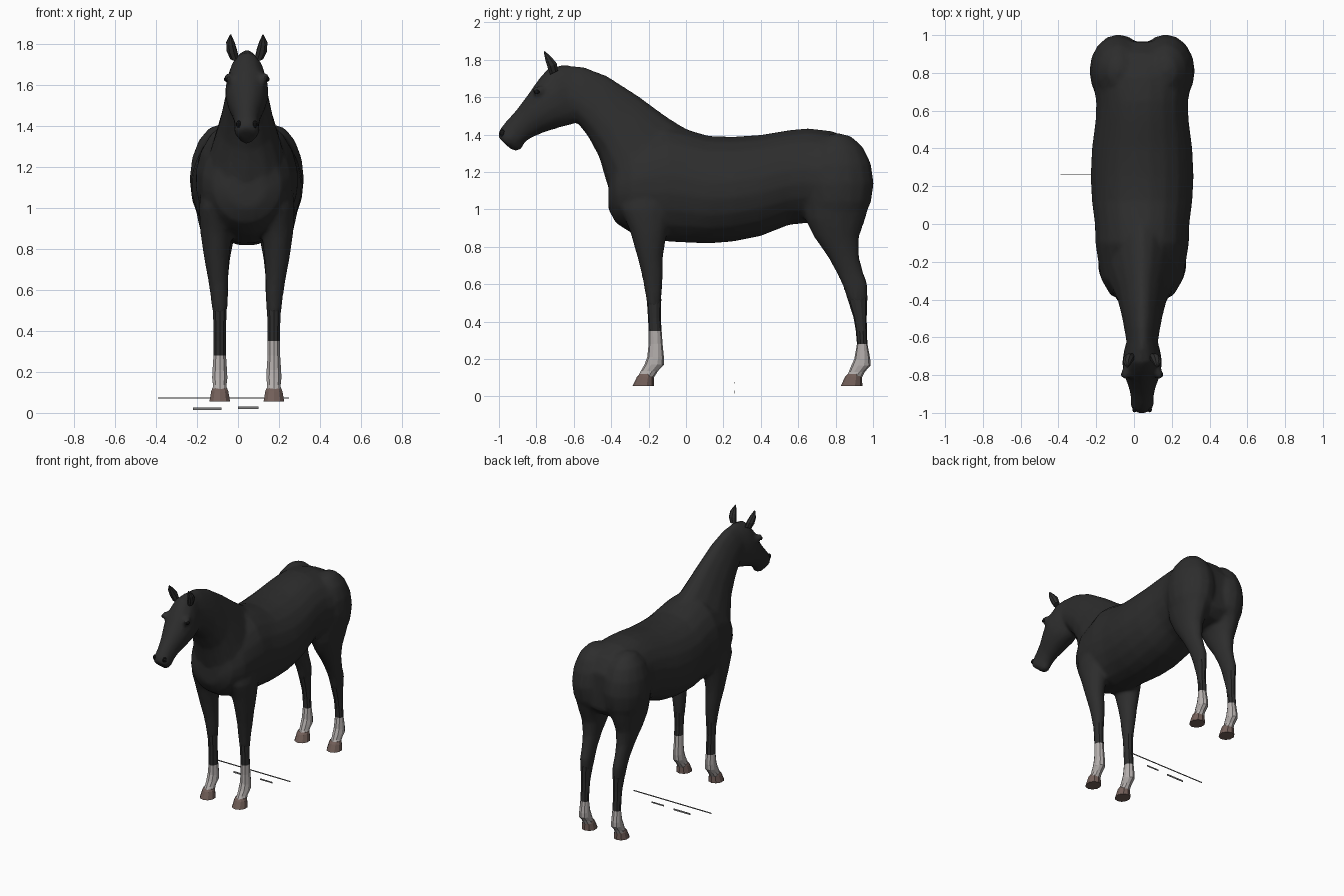
import bpy, bmesh, math
from mathutils import Vector

cube = bpy.data.objects.get("Cube")
if cube:
    bpy.data.objects.remove(cube, do_unlink=True)

MID = 0.043  # the animal's centre plane


def material(name, rgb):
    m = bpy.data.materials.new(name)
    m.use_nodes = True
    m.diffuse_color = (*rgb, 1)
    bsdf = m.node_tree.nodes["Principled BSDF"]
    bsdf.inputs["Base Color"].default_value = (*rgb, 1)
    bsdf.inputs["Roughness"].default_value = 0.8
    return m


COAT = material("black coat", (0.026, 0.026, 0.026))
SOCK = material("pale sock", (0.45, 0.42, 0.41))
HOOF = material("brown hoof", (0.17, 0.115, 0.10))
DARK = material("dark eye", (0.008, 0.008, 0.008))
MARK = material("grey marks", (0.2, 0.2, 0.2))


def new_object(name, bm, *mats):
    bmesh.ops.recalc_face_normals(bm, faces=bm.faces)
    me = bpy.data.meshes.new(name)
    bm.to_mesh(me)
    bm.free()
    for m in mats:
        me.materials.append(m)
    ob = bpy.data.objects.new(name, me)
    bpy.context.collection.objects.link(ob)
    return ob


def loft(name, rings, mats=(COAT,), sides=14, taper=0.0):
    """Skin oval rings given as (centre, side axis, top axis); taper narrows the top."""
    bm = bmesh.new()
    loops = []
    for c, a, b in rings:
        loop = []
        for i in range(sides):
            t = math.tau * (i + 0.5) / sides
            w = math.cos(t) * (1 - taper * math.sin(t))
            loop.append(bm.verts.new(Vector(c) + Vector(a) * w + Vector(b) * math.sin(t)))
        loops.append(loop)
    for p, q in zip(loops, loops[1:]):
        for i in range(sides):
            j = (i + 1) % sides
            bm.faces.new((p[i], p[j], q[j], q[i]))
    bm.faces.new(loops[0])
    bm.faces.new(loops[-1])
    return new_object(name, bm, *mats)


def profile_loft(name, rows, **kw):
    """Rows of top point, bottom point (y, z) and half width on the centre plane."""
    rings = []
    for (y1, z1), (y0, z0), w in rows:
        rings.append(((MID, (y0 + y1) / 2, (z0 + z1) / 2), (w, 0, 0),
                      (0, (y1 - y0) / 2, (z1 - z0) / 2)))
    return loft(name, rings, **kw)


def leg_loft(name, rows, side, **kw):
    """Rows of height, front y, back y, half width and distance from the centre plane."""
    rings = [((MID + side * off, (y0 + y1) / 2, z), (w, 0, 0), (0, (y1 - y0) / 2, 0))
             for z, y0, y1, w, off in rows]
    return loft(name, rings, **kw)


def ellipsoid(name, centre, radii, mat, segments=16):
    bm = bmesh.new()
    bmesh.ops.create_uvsphere(bm, u_segments=segments, v_segments=segments // 2, radius=1)
    for v in bm.verts:
        v.co = Vector(c + r * k for c, r, k in zip(centre, radii, v.co))
    return new_object(name, bm, mat)


# Torso, from chest to rump: y, bottom, top, half width
TORSO = [(-.415, 1.0, 1.17, .09), (-.375, .925, 1.28, .17), (-.29, .87, 1.37, .22),
         (-.1, .825, 1.45, .25), (0, .82, 1.43, .252), (.12, .815, 1.395, .268),
         (.25, .825, 1.39, .275), (.4, .855, 1.4, .268), (.55, .915, 1.425, .248),
         (.65, .925, 1.435, .245), (.78, .92, 1.42, .27), (.9, .93, 1.37, .25),
         (.965, .99, 1.27, .16)]
body_parts = [profile_loft("torso", [((y, t), (y, b), w) for y, b, t, w in TORSO], sides=20)]

# Neck, narrowing to the crest, then head down to the lips
body_parts.append(profile_loft("neck", [
    ((.02, 1.42), (-.34, .98), .2), ((-.1, 1.495), (-.425, 1.14), .17),
    ((-.25, 1.605), (-.465, 1.28), .13), ((-.42, 1.715), (-.525, 1.39), .105),
    ((-.55, 1.765), (-.58, 1.46), .09), ((-.67, 1.775), (-.61, 1.5), .08)],
    taper=0.3))
body_parts.append(profile_loft("head", [
    ((-.65, 1.77), (-.57, 1.5), .075), ((-.735, 1.76), (-.6, 1.455), .095),
    ((-.79, 1.695), (-.68, 1.435), .108), ((-.845, 1.615), (-.76, 1.41), .094),
    ((-.905, 1.535), (-.83, 1.38), .07), ((-.965, 1.468), (-.875, 1.345), .06),
    ((-1.0, 1.425), (-.905, 1.325), .064), ((-1.005, 1.385), (-.945, 1.33), .05)]))
body_parts.append(ellipsoid("chin", (MID, -.91, 1.337), (.036, .04, .025), COAT))

# Upper legs, rump lobes and brows on both sides
FORE_UPPER = [(1.2, -.28, -.02, .06, .15), (1.0, -.35, -.07, .085, .15),
              (.88, -.3, -.1, .078, .15), (.75, -.262, -.122, .062, .147),
              (.65, -.237, -.122, .05, .14), (.57, -.222, -.128, .044, .134),
              (.48, -.208, -.133, .036, .132)]
HIND_UPPER = [(1.2, .64, .99, .12, .13), (1.05, .62, .985, .125, .135),
              (.95, .635, .96, .105, .138), (.85, .685, .925, .078, .14),
              (.75, .755, .925, .057, .138), (.66, .805, .95, .045, .135),
              (.59, .838, .974, .043, .133), (.5, .868, .97, .036, .132)]
for s in (-1, 1):
    body_parts.append(leg_loft("fore_upper", FORE_UPPER, s))
    body_parts.append(leg_loft("hind_upper", HIND_UPPER, s))
    body_parts.append(ellipsoid("rump", (MID + s * .125, .81, 1.14), (.155, .195, .27), COAT))
    body_parts.append(ellipsoid("brow", (MID + s * .09, -.79, 1.635), (.022, .035, .025), COAT))

# Fuse the overlapping masses into one faceted body
bpy.ops.object.select_all(action='DESELECT')
for ob in body_parts:
    ob.select_set(True)
body = body_parts[0]
bpy.context.view_layer.objects.active = body
bpy.ops.object.join()
body.name = "body"
remesh = body.modifiers.new("fuse", 'REMESH')
remesh.mode = 'VOXEL'
remesh.voxel_size = 0.013
soften = body.modifiers.new("soften", 'SMOOTH')
soften.factor = 0.5
soften.iterations = 8
reduce = body.modifiers.new("facets", 'DECIMATE')
reduce.ratio = 0.2
for m in list(body.modifiers):
    bpy.ops.object.modifier_apply(modifier=m.name)
body.data.materials.clear()
body.data.materials.append(COAT)
bpy.ops.object.shade_smooth_by_angle(angle=math.radians(40))

# Lower legs with socks, and hooves
FORE_LOWER = [(.52, -.21, -.132, .036, .132), (.42, -.203, -.135, .032, .132),
              (.35, -.2, -.13, .032, .132), (.28, -.2, -.125, .032, .132),
              (.21, -.207, -.118, .037, .132), (.17, -.222, -.118, .039, .132),
              (.135, -.242, -.15, .034, .132), (.1, -.26, -.172, .04, .132)]
HIND_LOWER = [(.54, .858, .97, .037, .132), (.42, .896, .966, .031, .132),
              (.35, .908, .967, .03, .132), (.28, .914, .97, .031, .132),
              (.2, .9, .985, .036, .132), (.165, .884, .987, .038, .132),
              (.13, .87, .955, .034, .132), (.1, .853, .94, .04, .132)]
SOCK_TOP = {("fore", 1): .35}
for s, side in ((-1, "right"), (1, "left")):
    for kind, rows in (("fore", FORE_LOWER), ("hind", HIND_LOWER)):
        leg = leg_loft(f"{kind}_lower_leg_{side}", rows, s, mats=(COAT, SOCK), sides=10)
        top = SOCK_TOP.get((kind, s), .28)
        for f in leg.data.polygons:
            f.material_index = int(f.center.z < top)
        toe = rows[-1][1]
        leg_loft(f"{kind}_hoof_{side}", [(.12, toe + .012, toe + .078, .038, .132),
                                         (.105, toe - .002, toe + .088, .044, .132),
                                         (.055, toe - .026, toe + .09, .053, .132)],
                 s, mats=(HOOF,), sides=10)

# Ears, eyes and nostrils
for s, side in ((-1, "right"), (1, "left")):
    loft(f"ear_{side}", [((MID + s * x, y, z), (w, 0, 0), (0, d, d / 2)) for x, y, z, w, d in (
        (.06, -.705, 1.73, .022, .022), (.073, -.715, 1.768, .027, .026),
        (.08, -.735, 1.805, .022, .018), (.079, -.758, 1.845, .003, .003))], sides=8)
    ellipsoid(f"eye_{side}", (MID + s * .1, -.797, 1.628), (.012, .016, .013), DARK, 10)
    ellipsoid(f"nostril_{side}", (MID + s * .04, -.982, 1.408), (.013, .016, .019), DARK, 10)

# Thin strips of grey marks standing near the ground
for name, x0, x1, z0, z1 in (("upper_strip", -.39, .25, .069, .076),
                             ("lower_strip_right", -.22, -.08, .014, .026),
                             ("lower_strip_left", 0, .1, .02, .03)):
    bm = bmesh.new()
    bmesh.ops.create_cube(bm, size=1)
    for v in bm.verts:
        v.co = ((x0 + x1) / 2 + v.co.x * (x1 - x0), .26 + v.co.y * .003,
                (z0 + z1) / 2 + v.co.z * (z1 - z0))
    new_object(name, bm, MARK)
